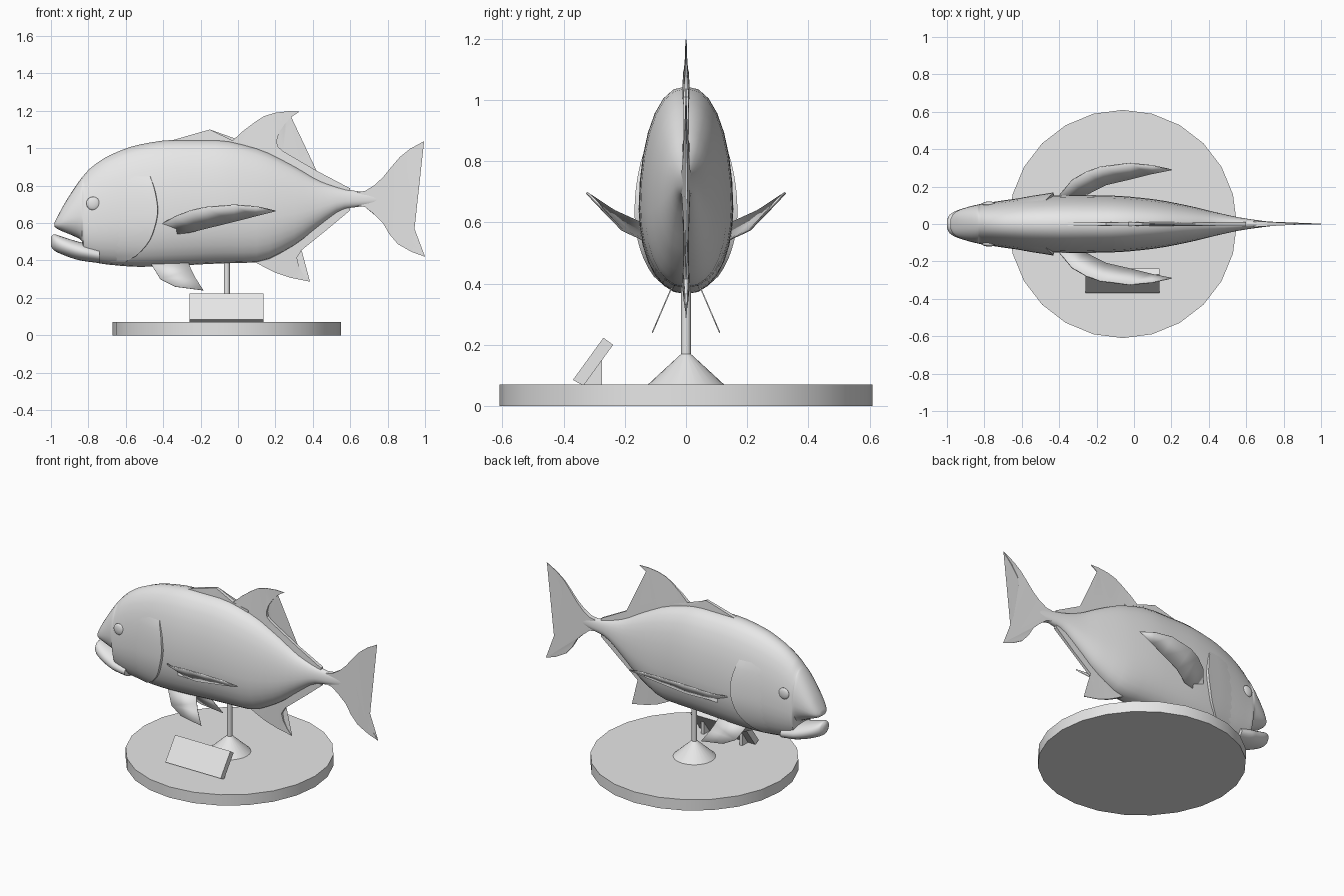
import bpy, bmesh, math
from mathutils import Vector

if "Cube" in bpy.data.objects:
    bpy.data.objects.remove(bpy.data.objects["Cube"])

grey = bpy.data.materials.new("plain grey")
grey.diffuse_color = (0.8, 0.8, 0.8, 1)
grey.use_nodes = True
grey.node_tree.nodes["Principled BSDF"].inputs["Base Color"].default_value = grey.diffuse_color


def make(name, bm, smooth=None):
    """Turn a bmesh into a named, coloured object."""
    bmesh.ops.recalc_face_normals(bm, faces=bm.faces)
    me = bpy.data.meshes.new(name)
    bm.to_mesh(me)
    bm.free()
    me.materials.append(grey)
    ob = bpy.data.objects.new(name, me)
    bpy.context.collection.objects.link(ob)
    if smooth:
        bpy.ops.object.select_all(action='DESELECT')
        ob.select_set(True)
        bpy.context.view_layer.objects.active = ob
        bpy.ops.object.shade_smooth_by_angle(angle=math.radians(smooth))
    return ob


def mirror_y(ob):
    ob.modifiers.new("mirror", 'MIRROR').use_axis = (False, True, False)


def curve_at(rows, x, col):
    """Monotone cubic through column col of the section table."""
    n = len(rows)
    d = [(rows[i + 1][col] - rows[i][col]) / (rows[i + 1][0] - rows[i][0]) for i in range(n - 1)]

    def slope(i):
        if i == 0 or i == n - 1:
            return d[0] if i == 0 else d[-1]
        a, b = d[i - 1], d[i]
        return 0 if a * b <= 0 else 2 * a * b / (a + b)

    x = min(max(x, rows[0][0]), rows[-1][0])
    i = next(k for k in range(n - 1) if x <= rows[k + 1][0])
    h = rows[i + 1][0] - rows[i][0]
    t = (x - rows[i][0]) / h
    return ((2*t**3 - 3*t*t + 1) * rows[i][col] + (t**3 - 2*t*t + t) * h * slope(i)
            + (3*t*t - 2*t**3) * rows[i + 1][col] + (t**3 - t*t) * h * slope(i + 1))


def loft(name, rows, mid, sides=28, steps=3):
    """Egg-shaped sections along x; rows hold x, top, bottom, half width."""
    xs = [a[0] + (b[0] - a[0]) * k / steps for a, b in zip(rows, rows[1:]) for k in range(steps)]
    xs.append(rows[-1][0])
    bm = bmesh.new()
    rings = []
    for x in xs:
        top, bot, w = (curve_at(rows, x, c) for c in (1, 2, 3))
        zm = bot + (top - bot) * mid
        ring = []
        for k in range(sides):
            a = 2 * math.pi * k / sides
            c, s = math.cos(a), math.sin(a)
            y = math.copysign(abs(c) ** 0.88, c) * w if abs(c) > 1e-6 else 0
            ring.append(bm.verts.new((x, y, zm + s * (top - zm if s > 0 else zm - bot))))
        rings.append(ring)
    for r, q in zip(rings, rings[1:]):
        for k in range(sides):
            j = (k + 1) % sides
            bm.faces.new((r[k], r[j], q[j], q[k]))
    bm.faces.new(rings[0])
    bm.faces.new(rings[-1])
    return make(name, bm, 45)


# Body with upper jaw: x, top, bottom, half width
BODY = [(-.98, .605, .58, .03), (-.965, .635, .568, .055), (-.93, .70, .552, .077),
        (-.87, .795, .527, .096), (-.835, .843, .505, .104), (-.825, .855, .41, .107),
        (-.79, .893, .395, .112), (-.685, .963, .377, .128), (-.525, 1.02, .366, .147),
        (-.335, 1.045, .372, .155), (-.12, 1.045, .383, .152), (.1, 1.0, .39, .133),
        (.3, .905, .48, .096), (.44, .825, .59, .062), (.57, .782, .675, .034),
        (.68, .765, .692, .018), (.76, .755, .705, .008)]
MID = .4
loft("body", BODY, MID)

# Lower jaw
loft("lower_jaw", [(-1.0, .525, .475, .022), (-.985, .54, .455, .05), (-.94, .527, .432, .075),
                   (-.87, .505, .407, .094), (-.82, .492, .396, .103), (-.74, .47, .386, .10)], .5)


def body_y(x, z):
    top, bot, w = (curve_at(BODY, x, c) for c in (1, 2, 3))
    zm = bot + (top - bot) * MID
    s = (z - zm) / ((top - zm) if z > zm else (zm - bot))
    return w * max(0, 1 - s * s) ** .44


# Gill covers: plates lifting gently off the cheek toward a curved rear edge
EDGE = [(.395, -.60), (.42, -.55), (.535, -.46), (.67, -.43), (.76, -.442), (.85, -.47)]
bm = bmesh.new()
NU, NV = 10, 16
grid = []
for j in range(NV + 1):
    z = .395 + .455 * j / NV
    xe = curve_at(EDGE, z, 1)
    lift = .016 * math.sin(math.pi * (.06 + .94 * j / NV)) ** .6 if j < NV else 0
    row = []
    for i in range(NU + 1):
        u = i / NU
        x = -.74 + (xe + .74) * u
        row.append(bm.verts.new((x, body_y(x, z) - .004 * (1 - u) + lift * u * u, z)))
    row.append(bm.verts.new((xe + .004, body_y(xe, z) - .01, z)))
    grid.append(row)
for a, b in zip(grid, grid[1:]):
    for i in range(NU + 1):
        bm.faces.new((a[i], a[i + 1], b[i + 1], b[i]))
mirror_y(make("gill_cover", bm, 40))

# Eyes
bm = bmesh.new()
bmesh.ops.create_uvsphere(bm, u_segments=20, v_segments=12, radius=.036)
bmesh.ops.scale(bm, vec=(1, .35, 1), verts=bm.verts)
bmesh.ops.translate(bm, vec=(-.775, body_y(-.775, .705), .705), verts=bm.verts)
mirror_y(make("eye", bm, 40))


def fin(name, outline, half):
    """Upright fin in the x-z plane, half(x, z) giving its half thickness."""
    bm = bmesh.new()
    sides = [[bm.verts.new((x, s * half(x, z), z)) for x, z in outline] for s in (-1, 1)]
    faces = [bm.faces.new(v) for v in sides]
    n = len(outline)
    for k in range(n):
        j = (k + 1) % n
        bm.faces.new((sides[0][k], sides[0][j], sides[1][j], sides[1][k]))
    bmesh.ops.triangulate(bm, faces=faces)
    make(name, bm, 30)


def from_body(x, z):
    out = max(z - curve_at(BODY, x, 1), curve_at(BODY, x, 2) - z, 0)
    return .002 + .010 * max(0, 1 - out / .16)


# Dorsal, anal and tail fins
fin("front_dorsal_fin", [(-.40, 1.03), (-.335, 1.047), (-.24, 1.075), (-.15, 1.10), (-.03, 1.042),
                         (.08, 1.018), (.08, .97), (-.15, 1.0)], from_body)
fin("rear_dorsal_fin", [(-.03, 1.04), (.03, 1.095), (.09, 1.14), (.14, 1.172), (.2, 1.19), (.27, 1.198),
                        (.33, 1.197), (.285, 1.167), (.25, 1.13), (.22, 1.085), (.207, 1.04),
                        (.212, 1.01), (.24, .985), (.42, .88), (.6, .785), (.6, .755),
                        (.4, .80), (.2, .90), (0, .98)], from_body)
fin("anal_fin", [(.09, .392), (.145, .362), (.2, .335), (.28, .308), (.385, .287), (.35, .325),
                 (.325, .37), (.315, .415), (.34, .455), (.47, .56), (.6, .668), (.6, .70),
                 (.42, .62), (.28, .51), (.1, .42)], from_body)
fin("tail_fin", [(.64, .765), (.68, .772), (.73, .803), (.775, .845), (.82, .90), (.865, .953),
                 (.92, .997), (.995, 1.038), (.935, .975), (.89, .91), (.862, .855), (.848, .79),
                 (.845, .735), (.855, .68), (.873, .615), (.905, .545), (.945, .485), (1.0, .42),
                 (.93, .445), (.855, .487), (.81, .54), (.775, .60), (.725, .65), (.68, .685),
                 (.64, .695)], lambda x, z: .002 + .014 * max(0, 1 - (x - .64) / .25))


def side_fin(name, lead, trail, thick):
    """Paired fin: strip of faces between two edges, thickened and mirrored."""
    bm = bmesh.new()
    a = [bm.verts.new(p) for p in lead]
    b = [bm.verts.new(p) for p in trail] + [a[-1]]
    for i in range(len(a) - 1):
        quad = [a[i], a[i + 1], b[i + 1], b[i]]
        bm.faces.new(quad if i < len(a) - 2 else quad[:2] + quad[3:])
    ob = make(name, bm, 40)
    sol = ob.modifiers.new("thickness", 'SOLIDIFY')
    sol.thickness, sol.offset = thick, 0
    mirror_y(ob)


# Pectoral fins
side_fin("pectoral_fin",
         [(-.41, .14, .595), (-.33, .235, .638), (-.255, .278, .666), (-.18, .305, .684),
          (-.02, .325, .697), (.1, .312, .688), (.2, .29, .665)],
         [(-.40, .13, .535), (-.26, .152, .55), (-.22, .175, .56), (-.15, .21, .577),
          (-.02, .24, .609), (.09, .268, .637)], .007)

# Pelvic fins
splay = lambda pts: [(x, .05 + (.38 - z) * .43, z) for x, z in pts]
side_fin("pelvic_fin", splay([(-.47, .39), (-.415, .30), (-.335, .26), (-.185, .24)]),
         splay([(-.265, .39), (-.25, .35), (-.23, .31)]), .004)


def turned(name, r1, r2, z0, z1, sides=24):
    bm = bmesh.new()
    bmesh.ops.create_cone(bm, cap_ends=True, segments=sides, radius1=r1, radius2=r2, depth=z1 - z0)
    bmesh.ops.translate(bm, vec=(-.06, 0, (z0 + z1) / 2), verts=bm.verts)
    make(name, bm, 30)


# Stand
turned("base", .61, .61, 0, .07)
turned("stand_cone", .125, .016, .07, .17)
turned("stand_rod", .016, .016, .16, .43, 16)


def prism(name, profile, x0, x1):
    """Extrude a y-z profile along x."""
    bm = bmesh.new()
    f = bm.faces.new([bm.verts.new((x0, y, z)) for y, z in profile])
    new = bmesh.ops.extrude_face_region(bm, geom=[f])["geom"]
    bmesh.ops.translate(bm, vec=(x1 - x0, 0, 0), verts=[v for v in new if isinstance(v, bmesh.types.BMVert)])
    make(name, bm)


# Tilted plaque and its brackets
prism("plaque", [(-.37, .085), (-.27, .223), (-.238, .20), (-.335, .067)], -.26, .135)
for side, x in (("left", -.21), ("right", .065)):
    prism(side + "_plaque_bracket", [(-.335, .068), (-.275, .152), (-.275, .068)], x, x + .02)
